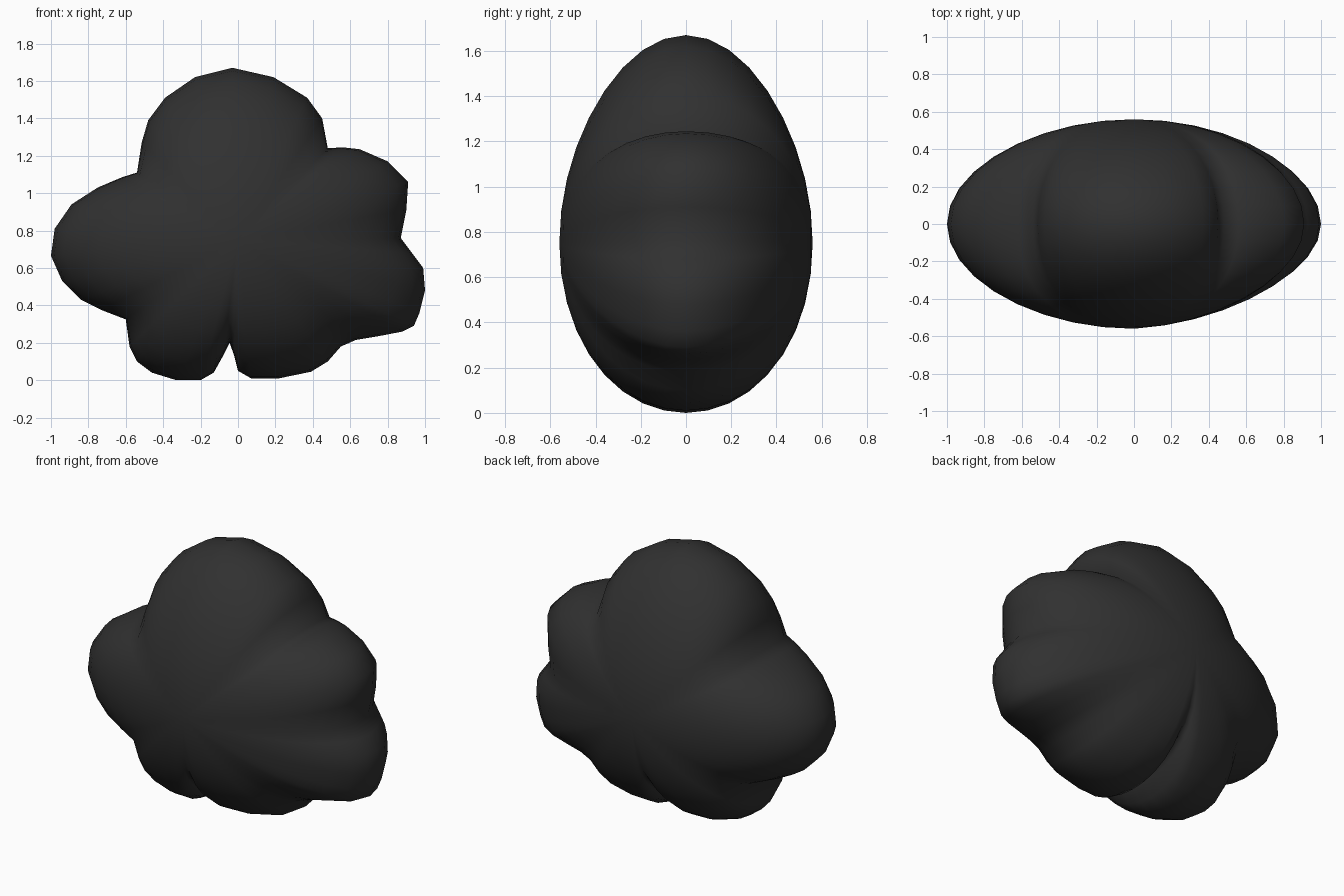
import bpy, bmesh, math

if "Cube" in bpy.data.objects:
    bpy.data.objects.remove(bpy.data.objects["Cube"])

# Front outline of the lobed cloud (x, z), counter-clockwise from the right side
OUTLINE = [
    (0.87, 0.76), (0.90, 0.91), (0.91, 1.06), (0.80, 1.17), (0.65, 1.235), (0.56, 1.245),
    (0.48, 1.24), (0.45, 1.40), (0.37, 1.51), (0.19, 1.62), (-0.03, 1.67), (-0.23, 1.62),
    (-0.39, 1.51), (-0.48, 1.39), (-0.515, 1.27), (-0.54, 1.11), (-0.62, 1.085),
    (-0.75, 1.03), (-0.89, 0.94), (-0.98, 0.81), (-1.00, 0.665), (-0.94, 0.53),
    (-0.84, 0.43), (-0.73, 0.375), (-0.60, 0.325), (-0.58, 0.18), (-0.54, 0.10),
    (-0.46, 0.04), (-0.33, 0.0), (-0.20, 0.0), (-0.13, 0.04), (-0.08, 0.13), (-0.045, 0.20),
    (-0.02, 0.13), (0.0, 0.05), (0.07, 0.01), (0.22, 0.01), (0.39, 0.045), (0.48, 0.10),
    (0.55, 0.18), (0.63, 0.215), (0.75, 0.235), (0.88, 0.26), (0.94, 0.29), (0.97, 0.36),
    (1.00, 0.48), (0.99, 0.60), (0.93, 0.68)]
CZ, DEPTH, RINGS = 0.75, 0.56, 18

mat = bpy.data.materials.new("charcoal")
mat.diffuse_color = (0.03, 0.03, 0.03, 1)
mat.use_nodes = True
mat.node_tree.nodes["Principled BSDF"].inputs["Base Color"].default_value = mat.diffuse_color

# Cloud body: rings of the outline shrink to a front and a back pole, lobes fading out
bm = bmesh.new()
front = bm.verts.new((0, -DEPTH, CZ))
back = bm.verts.new((0, DEPTH, CZ))
rings = []
for i in range(1, RINGS):
    phi = math.pi * i / RINGS
    s, c = math.sin(phi), -math.cos(phi)
    ring = []
    for x, z in OUTLINE:
        dx, dz = x, z - CZ
        r = math.hypot(dx, dz)
        a = math.atan2(dz, dx)
        oval = 1 / math.hypot(math.cos(a) / 0.94, math.sin(a) / 0.80)
        k = s * (1 + 0.8 * c * c * (oval / r - 1))
        # right lobes are a little thinner at the front
        thin = 0.10 * max(0, math.cos(a)) * s if c < 0 else 0
        ring.append(bm.verts.new((dx * k, DEPTH * c * (1 - thin), CZ + dz * k)))
    rings.append(ring)
n = len(OUTLINE)
for j in range(n):
    k = (j + 1) % n
    bm.faces.new((front, rings[0][j], rings[0][k]))
    bm.faces.new((back, rings[-1][k], rings[-1][j]))
    for a, b in zip(rings, rings[1:]):
        bm.faces.new((a[j], b[j], b[k], a[k]))
bmesh.ops.recalc_face_normals(bm, faces=bm.faces)
for f in bm.faces:
    f.smooth = True
me = bpy.data.meshes.new("cloud_body")
bm.to_mesh(me)
bm.free()
me.materials.append(mat)
bpy.context.collection.objects.link(bpy.data.objects.new("cloud_body", me))
